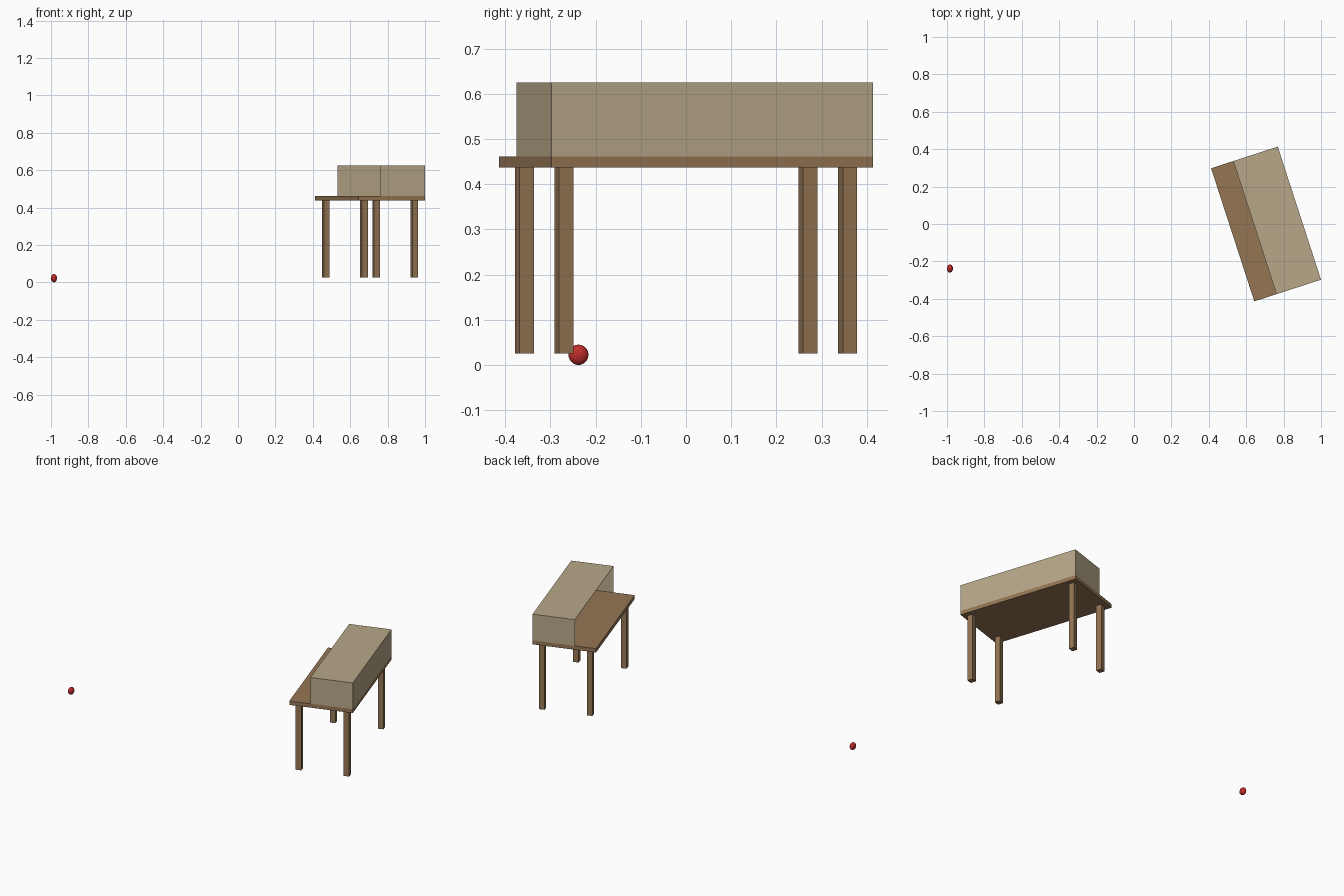
import bpy
import math
from mathutils import Matrix, Vector

cube = bpy.data.objects.get("Cube")
if cube:
    bpy.data.objects.remove(cube, do_unlink=True)


def material(name, color):
    mat = bpy.data.materials.new(name)
    mat.use_nodes = True
    mat.diffuse_color = (*color, 1)
    mat.node_tree.nodes["Principled BSDF"].inputs["Base Color"].default_value = (*color, 1)
    return mat


wood = material("brown_wood", (0.30, 0.18, 0.09))
board = material("beige_board", (0.48, 0.39, 0.25))
red = material("red", (0.52, 0.025, 0.025))

# Table placement: turned about its own centre
place = Matrix.Translation((0.706, 0, 0)) @ Matrix.Rotation(math.radians(18), 4, "Z")


def box(name, low, high, mat):
    """Box between two corners given in the table's own frame."""
    low, high = Vector(low), Vector(high)
    bpy.ops.mesh.primitive_cube_add(size=1)
    obj = bpy.context.object
    obj.name = name
    obj.data.transform(Matrix.Translation((low + high) / 2) @ Matrix.Diagonal((*(high - low), 1)))
    obj.matrix_world = place
    obj.data.materials.append(mat)
    return obj


half_w, half_l = 0.1875, 0.374
leg_base, underside, surface, roof = 0.025, 0.437, 0.461, 0.625
thin = 0.002

# Tabletop
box("tabletop", (-half_w, -half_l, underside), (half_w, half_l, surface), wood)

# Legs
leg = 0.0165
for side, sx in (("right", -1), ("left", 1)):
    for end, sy in (("front", -1), ("back", 1)):
        x, y = sx * 0.1416, sy * 0.33
        box(f"{end}_{side}_leg", (x - leg, y - leg, leg_base), (x + leg, y + leg, underside), wood)

# Thin cover, open along its inner long side
inner = -half_w / 3
box("cover_roof", (inner, -half_l, roof - thin), (half_w, half_l, roof), board)
box("cover_long_wall", (half_w - thin, -half_l, surface), (half_w, half_l, roof - thin), board)
box("cover_front_wall", (inner, -half_l, surface), (half_w - thin, -half_l + thin, roof - thin), board)
box("cover_back_wall", (inner, half_l - thin, surface), (half_w - thin, half_l, roof - thin), board)

# Small ball on the ground, slightly flattened sideways
bpy.ops.mesh.primitive_uv_sphere_add(segments=32, ring_count=16, radius=0.022, location=(-0.984, -0.238, 0.0225))
ball = bpy.context.object
ball.name = "ball"
ball.scale = (0.73, 1, 1.02)
ball.data.materials.append(red)
bpy.ops.object.shade_smooth()
